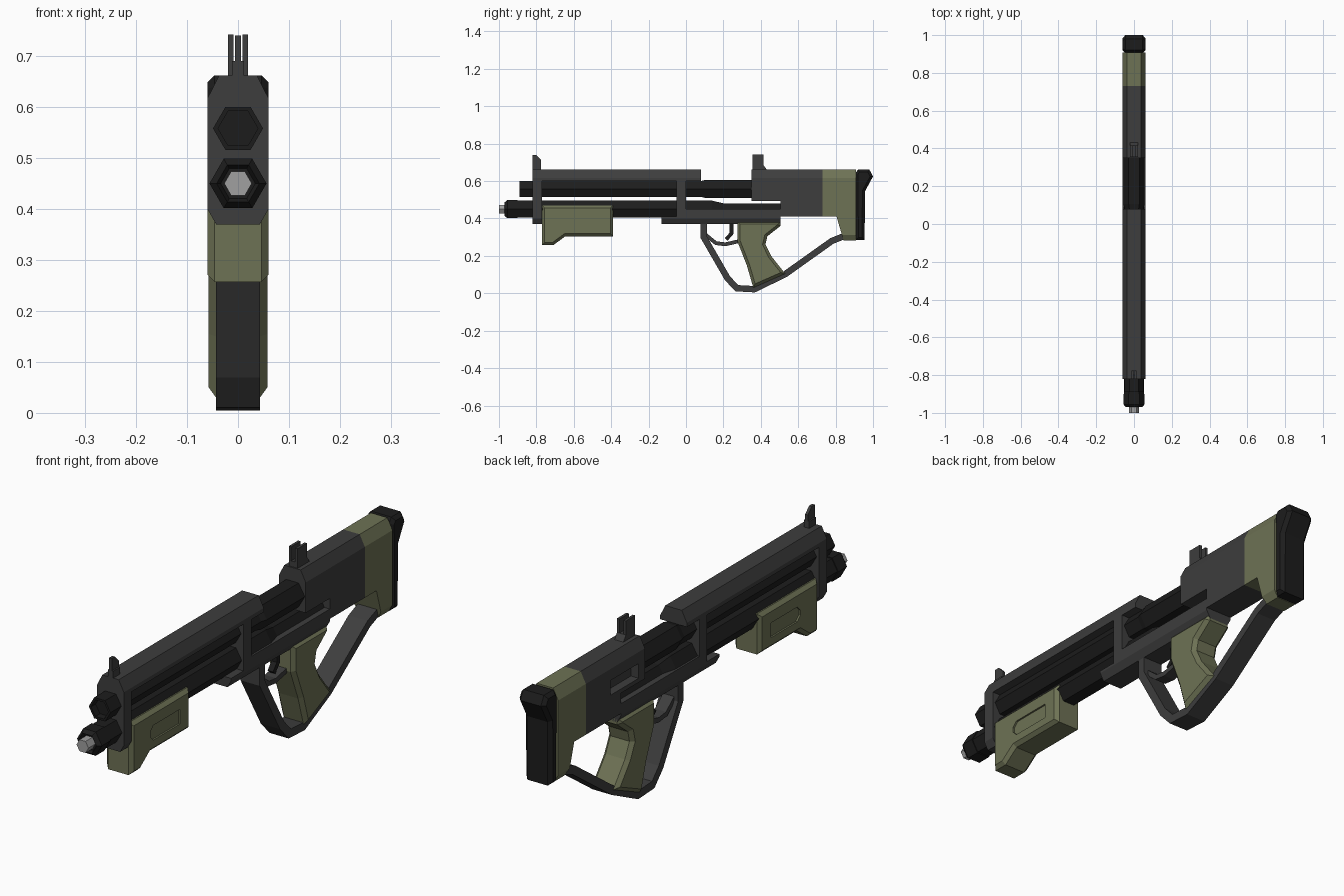
import bpy, bmesh
from math import cos, sin, pi
from mathutils import Vector

if "Cube" in bpy.data.objects:
    bpy.data.objects.remove(bpy.data.objects["Cube"])


def material(name, rgb):
    m = bpy.data.materials.new(name)
    m.diffuse_color = (*rgb, 1)
    m.use_nodes = True
    m.node_tree.nodes["Principled BSDF"].inputs["Base Color"].default_value = m.diffuse_color
    return m


GREY = material("dark_grey", (0.047, 0.047, 0.047))
BLACK = material("black", (0.012, 0.012, 0.012))
OLIVE = material("olive", (0.155, 0.168, 0.09))
STEEL = material("steel", (0.35, 0.35, 0.35))


def finish(bm, name, mat):
    bmesh.ops.recalc_face_normals(bm, faces=bm.faces)
    me = bpy.data.meshes.new(name)
    bm.to_mesh(me)
    bm.free()
    ob = bpy.data.objects.new(name, me)
    bpy.context.collection.objects.link(ob)
    me.materials.append(mat)
    return ob


def slab(name, profile, half, mat, chamfer=0.0, x=0.0):
    """Side profile of (y, z) points extruded across x, optionally with chamfered rims."""
    bm = bmesh.new()
    h = half - chamfer
    a = [bm.verts.new((x - h, y, z)) for y, z in profile]
    b = [bm.verts.new((x + h, y, z)) for y, z in profile]
    caps = [bm.faces.new(a), bm.faces.new(b)]
    for i in range(len(a)):
        j = (i + 1) % len(a)
        bm.faces.new((a[i], a[j], b[j], b[i]))
    bmesh.ops.recalc_face_normals(bm, faces=bm.faces)
    if chamfer:
        bmesh.ops.inset_individual(bm, faces=caps, thickness=chamfer, depth=chamfer,
                                   use_even_offset=True)
    return finish(bm, name, mat)


def ribbon(name, path, thick, half, mat):
    """Strip of constant thickness following a (y, z) path."""
    p = [Vector(q) for q in path]
    left, right = [], []
    for i, q in enumerate(p):
        d0 = (q - p[max(i - 1, 0)]).normalized() if i else (p[1] - q).normalized()
        d1 = (p[i + 1] - q).normalized() if i < len(p) - 1 else d0
        t = (d0 + d1).normalized()
        off = Vector((-t.y, t.x)) * (thick / 2 / max(t.dot(d0), 0.5))
        left.append(q + off)
        right.append(q - off)
    return slab(name, left + right[::-1], half, mat)


def hex_tube(name, rings, zc, mat):
    """Six-sided turned part along y from (y, radius) rings."""
    bm = bmesh.new()
    loops = [[bm.verts.new((r * cos(k * pi / 3), y, zc + r * sin(k * pi / 3)))
              for k in range(6)] for y, r in rings]
    for a, b in zip(loops, loops[1:]):
        for k in range(6):
            n = (k + 1) % 6
            bm.faces.new((a[k], a[n], b[n], b[k]))
    bm.faces.new(loops[0])
    bm.faces.new(loops[-1])
    return finish(bm, name, mat)


def boolean(ob, cutter, op):
    mod = ob.modifiers.new("cut", 'BOOLEAN')
    mod.operation, mod.object, mod.solver = op, cutter, 'EXACT'
    dg = bpy.context.evaluated_depsgraph_get()
    me = bpy.data.meshes.new_from_object(ob.evaluated_get(dg))
    ob.modifiers.clear()
    ob.data = me
    bpy.data.objects.remove(cutter)


def trim(ob, bottom):
    """Keep only what lies within the chamfered body cross-section."""
    half = [(0.043, bottom), (0.06, bottom + 0.03), (0.06, 0.617), (0.037, 0.662)]
    sec = half + [(-x, z) for x, z in reversed(half)]
    bm = bmesh.new()
    f = bm.faces.new([bm.verts.new((x, -1.5, z)) for x, z in sec])
    ext = bmesh.ops.extrude_face_region(bm, geom=[f], use_keep_orig=True)
    bmesh.ops.translate(bm, vec=(0, 3, 0),
                        verts=[v for v in ext["geom"] if isinstance(v, bmesh.types.BMVert)])
    boolean(ob, finish(bm, "section_cutter", ob.data.materials[0]), 'INTERSECT')


def block(name, x, y, z, mat):
    return slab(name, [(y[0], z[0]), (y[1], z[0]), (y[1], z[1]), (y[0], z[1])],
                (x[1] - x[0]) / 2, mat, x=(x[0] + x[1]) / 2)


# Front frame: muzzle plate, top shroud, centre web and lower rail in one piece
frame = slab("frame", [
    (-0.82, 0.3), (-0.82, 0.7), (0.08, 0.7), (0.08, 0.6), (0, 0.6), (0, 0.45),
    (0.505, 0.45), (0.505, 0.3), (-0.13, 0.3), (-0.13, 0.41), (-0.05, 0.41),
    (-0.05, 0.6), (-0.77, 0.6), (-0.77, 0.3)], 0.1, GREY)
trim(frame, 0.37)

# Rear receiver with ejection port on the left side
receiver = slab("receiver", [(0.35, 0.7), (0.73, 0.7), (0.73, 0.41), (0.505, 0.41),
                             (0.505, 0.493), (0.35, 0.493)], 0.1, GREY)
trim(receiver, 0.37)
boolean(receiver, block("port_cutter", (-0.1, -0.025), (0.39, 0.57), (0.51, 0.57), GREY),
        'DIFFERENCE')

# Stock and butt pad
stock = slab("stock", [(0.73, 0.7), (0.908, 0.7), (0.908, 0.25), (0.85, 0.25),
                       (0.84, 0.29), (0.805, 0.41), (0.73, 0.41)], 0.1, OLIVE)
trim(stock, 0.283)
slab("butt_pad", [(0.905, 0.64), (0.92, 0.662), (0.98, 0.662), (1.0, 0.625), (0.957, 0.545),
                  (0.955, 0.285), (0.908, 0.285)], 0.06, BLACK, 0.014)

# Tubes
hex_tube("magazine_tube", [(-0.86, 0.039), (-0.89, 0.039), (-0.89, 0.049), (0.08, 0.049),
                           (0.105, 0.056), (0.36, 0.056)], 0.558, BLACK)
hex_tube("barrel", [(-0.955, 0.034), (-0.97, 0.042), (-0.955, 0.056), (-0.9, 0.056),
                    (-0.9, 0.052), (0.14, 0.052), (0.2, 0.036), (0.51, 0.036)], 0.45, BLACK)
hex_tube("muzzle_tip", [(-1.0, 0.027), (-0.94, 0.027)], 0.45, STEEL)

# Pump handle with shallow side grooves
pump = slab("pump_handle", [(-0.77, 0.47), (-0.39, 0.47), (-0.39, 0.305), (-0.645, 0.305),
                            (-0.71, 0.257), (-0.77, 0.257)], 0.06, OLIVE, 0.014)
for s in (-1, 1):
    cutter = slab("groove_cutter", [(-0.65, 0.39), (-0.63, 0.41), (-0.46, 0.41), (-0.46, 0.35),
                                    (-0.63, 0.35), (-0.65, 0.37)], 0.02, OLIVE, x=s * 0.073)
    boolean(pump, cutter, 'DIFFERENCE')

# Pistol grip
slab("grip", [(0.275, 0.385), (0.505, 0.385), (0.505, 0.36), (0.435, 0.305), (0.425, 0.262),
              (0.455, 0.2), (0.53, 0.105), (0.36, 0.03), (0.325, 0.15), (0.275, 0.277)],
     0.058, OLIVE, 0.015)

# Hand guard loop, trigger guard and trigger
ribbon("guard_loop", [(0.095, 0.385), (0.095, 0.3), (0.222, 0.08), (0.272, 0.027), (0.365, 0.022),
                      (0.53, 0.102), (0.78, 0.28), (0.86, 0.312)], 0.034, 0.043, GREY)
ribbon("trigger_guard", [(0.1, 0.317), (0.16, 0.268), (0.21, 0.262), (0.29, 0.28)],
       0.02, 0.025, GREY)
ribbon("trigger", [(0.243, 0.385), (0.243, 0.32), (0.215, 0.288)], 0.02, 0.012, BLACK)

# Sights
slab("front_sight", [(-0.82, 0.65), (-0.82, 0.74), (-0.8, 0.74), (-0.775, 0.715),
                     (-0.775, 0.65)], 0.006, GREY)
block("front_sight_base", (-0.012, 0.012), (-0.82, -0.775), (0.65, 0.69), GREY)
slab("rear_sight_base", [(0.355, 0.65), (0.355, 0.685), (0.415, 0.685), (0.44, 0.65)],
     0.02, GREY)
for s in (-1, 1):
    block("rear_sight_post", tuple(sorted((s * 0.009, s * 0.02))), (0.355, 0.415),
          (0.66, 0.742), GREY)
